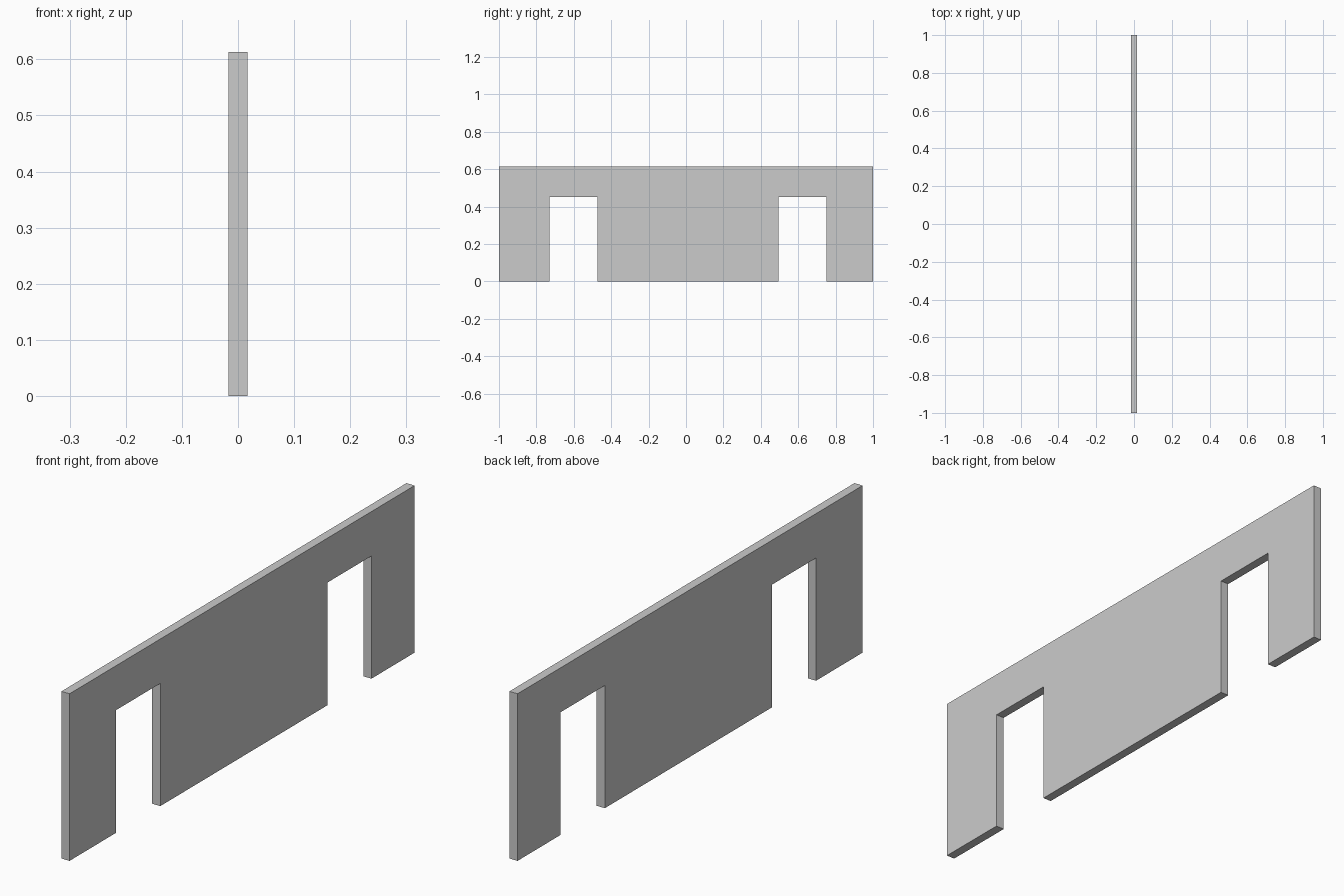
import bpy, bmesh

if "Cube" in bpy.data.objects:
    bpy.data.objects.remove(bpy.data.objects["Cube"])

THICK, HEIGHT, DOOR_TOP = 0.033, 0.613, 0.45
DOORS = [(-0.73, -0.474), (0.494, 0.75)]  # y ranges of the doorways

# Wall outline in the y-z plane, stepping around each doorway
outline = [(-1, 0)]
for a, b in DOORS:
    outline += [(a, 0), (a, DOOR_TOP), (b, DOOR_TOP), (b, 0)]
outline += [(1, 0), (1, HEIGHT), (-1, HEIGHT)]

# Extrude the outline to the wall thickness
bm = bmesh.new()
face = bm.faces.new([bm.verts.new((-THICK / 2, y, z)) for y, z in outline])
ext = bmesh.ops.extrude_face_region(bm, geom=[face], use_keep_orig=True)
moved = [g for g in ext["geom"] if isinstance(g, bmesh.types.BMVert)]
bmesh.ops.translate(bm, verts=moved, vec=(THICK, 0, 0))
bmesh.ops.recalc_face_normals(bm, faces=bm.faces)

mesh = bpy.data.meshes.new("wall_with_doorways")
bm.to_mesh(mesh)
bm.free()
wall = bpy.data.objects.new("wall_with_doorways", mesh)
bpy.context.collection.objects.link(wall)
